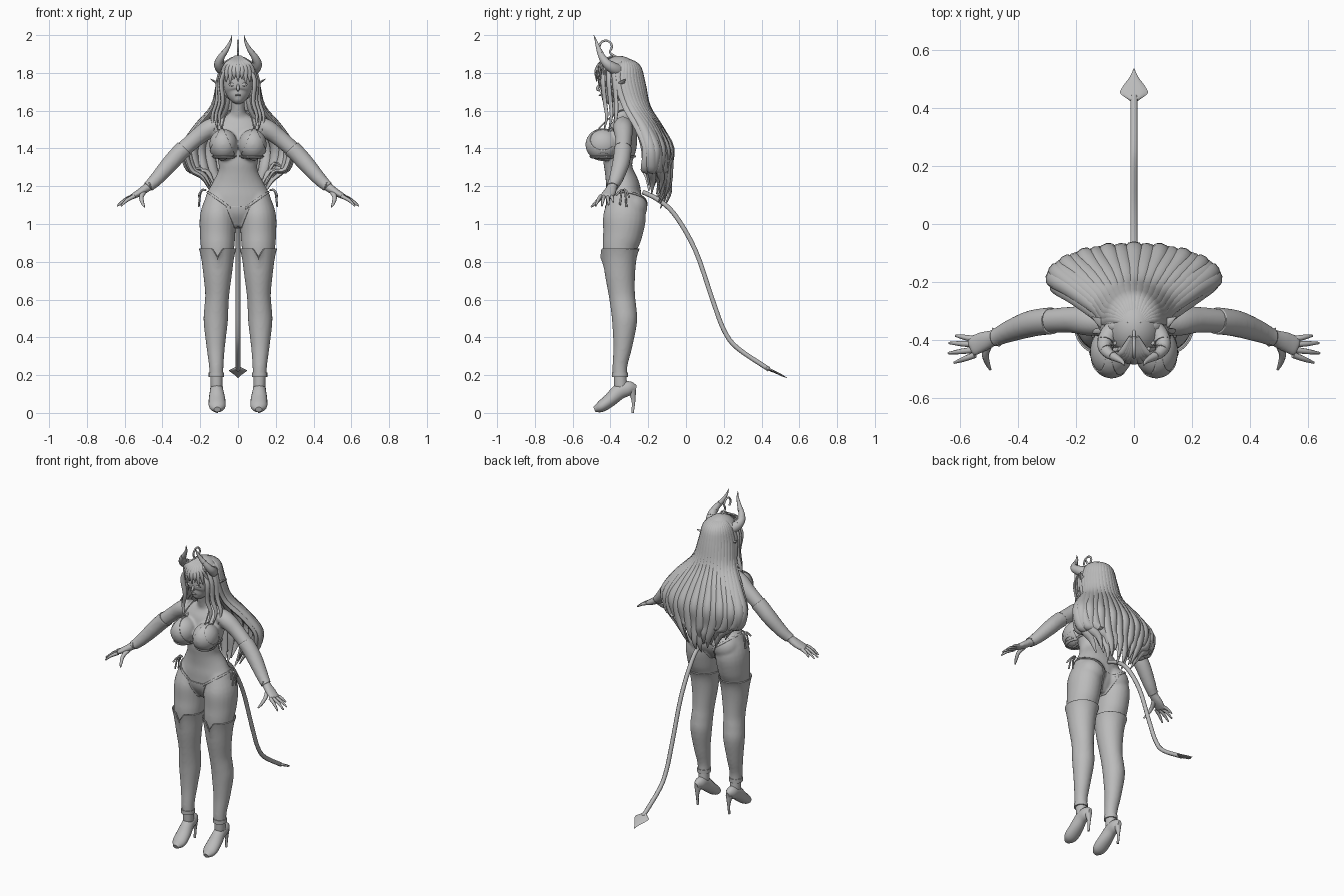
import bpy, bmesh, math
from mathutils import Vector, Matrix

old = bpy.data.objects.get("Cube")
if old:
    bpy.data.objects.remove(old)

grey = bpy.data.materials.new("plain grey")
grey.use_nodes = True
grey.diffuse_color = (.5, .5, .5, 1)
grey.node_tree.nodes["Principled BSDF"].inputs["Base Color"].default_value = (.5, .5, .5, 1)
X, Y = Vector((1, 0, 0)), Vector((0, 1, 0))
SIDES = (("left", 1), ("right", -1))


def make(name, bm):
    """Turn a bmesh into a smooth shaded object."""
    bmesh.ops.recalc_face_normals(bm, faces=bm.faces)
    mesh = bpy.data.meshes.new(name)
    bm.to_mesh(mesh)
    bm.free()
    mesh.materials.append(grey)
    for face in mesh.polygons:
        face.use_smooth = True
    mesh.set_sharp_from_angle(angle=math.radians(50))
    obj = bpy.data.objects.new(name, mesh)
    bpy.context.collection.objects.link(obj)
    return obj


def sweep(bm, points, ref=X, n=12, side=1, steps=4):
    """Sweep an ellipse along (x, y, z, half width, half depth) points."""
    p = [Vector((q[0] * side, *q[1:])) for q in points]
    p = [p[0] * 2 - p[1]] + p + [p[-1] * 2 - p[-2]]
    path = []
    for a, b, c, d in zip(p, p[1:], p[2:], p[3:]):
        for i in range(steps):
            t = i / steps
            path.append((b * 2 + (c - a) * t + (a * 2 - b * 5 + c * 4 - d) * t * t
                         + (b * 3 - a - c * 3 + d) * t ** 3) * .5)
    path.append(p[-2])
    rings = []
    for i, q in enumerate(path):
        tan = (path[min(i + 1, len(path) - 1)] - path[max(i - 1, 0)]).to_3d().normalized()
        u = (ref - tan * ref.dot(tan)).normalized()
        v = tan.cross(u)
        ring = []
        for k in range(n):
            ang = math.tau * k / n
            ring.append(bm.verts.new(q.to_3d() + u * math.cos(ang) * max(q[3], .001)
                                     + v * math.sin(ang) * max(q[4], .001)))
        rings.append(ring)
    for r, s in zip(rings, rings[1:]):
        for k in range(n):
            bm.faces.new((r[k], r[k - 1], s[k - 1], s[k]))
    bm.faces.new(rings[0])
    bm.faces.new(rings[-1][::-1])


def part(name, points, ref=X, n=12, side=1):
    bm = bmesh.new()
    sweep(bm, points, ref, n, side)
    return make(name, bm)


def tube(name, points, radius, side=1):
    return part(name, [(*q, radius, radius) for q in points], Vector((.3, .5, .8)), 8, side)


def ball(bm, centre, size):
    m = Matrix.Translation(centre) @ Matrix.Diagonal((*size, 1))
    return bmesh.ops.create_uvsphere(bm, u_segments=28, v_segments=18, radius=1, matrix=m)


# Body: overlapping volumes fused into one skin
bm = bmesh.new()
torso = [(-.33, .99, .06, .05), (-.33, 1.06, .15, .09), (-.33, 1.13, .175, .095),
         (-.335, 1.2, .145, .09), (-.355, 1.28, .105, .075), (-.36, 1.34, .107, .078),
         (-.345, 1.42, .13, .085), (-.335, 1.5, .135, .075), (-.335, 1.555, .095, .05),
         (-.345, 1.59, .042, .042), (-.37, 1.67, .036, .038)]
leg = [(.09, -.325, 1.16, .07, .08), (.105, -.325, 1.05, .095, .112), (.108, -.335, .95, .094, .105),
       (.108, -.35, .87, .088, .092), (.108, -.35, .75, .074, .078), (.11, -.34, .63, .06, .066),
       (.115, -.33, .55, .06, .064), (.118, -.325, .48, .06, .062), (.118, -.335, .35, .045, .046),
       (.115, -.35, .24, .034, .035), (.113, -.345, .13, .032, .036)]
arm = [(.1, -.335, 1.53, .05, .045), (.16, -.333, 1.5, .052, .05), (.22, -.33, 1.455, .045, .045),
       (.3, -.335, 1.385, .042, .042), (.36, -.345, 1.32, .041, .04), (.43, -.37, 1.24, .033, .032),
       (.475, -.39, 1.198, .027, .025), (.52, -.405, 1.167, .036, .02), (.565, -.425, 1.142, .036, .014)]
sweep(bm, [(0, *q) for q in torso], n=28)
for _, s in SIDES:
    sweep(bm, leg, n=24, side=s)
    sweep(bm, arm, Y, 18, s)
    ball(bm, (s * .077, -.44, 1.42), (.075, .089, .083))
    ball(bm, (s * .09, -.285, 1.09), (.085, .08, .085))
bmesh.ops.recalc_face_normals(bm, faces=bm.faces)
body = make("body", bm)
remesh = body.modifiers.new("fuse", "REMESH")
remesh.mode, remesh.voxel_size, remesh.use_smooth_shade = "VOXEL", .008, True
relax = body.modifiers.new("relax", "SMOOTH")
relax.factor, relax.iterations = .5, 5
skin = bpy.data.meshes.new_from_object(body.evaluated_get(bpy.context.evaluated_depsgraph_get()))


def garment(name, planes, grow, shape=None):
    """Cut a piece of the skin with planes and lift it off the body."""
    bm = bmesh.new()
    bm.from_mesh(skin)
    for co, no in planes:
        bmesh.ops.bisect_plane(bm, geom=bm.verts[:] + bm.edges[:] + bm.faces[:], plane_co=co,
                               plane_no=no, clear_outer=True)
    bm.normal_update()
    for v in bm.verts:
        v.co += v.normal * grow
        if shape:
            shape(v)
    obj = make(name, bm)
    obj.modifiers.new("cloth", "SOLIDIFY").thickness = .006
    return obj


def outline(corners, side):
    """Planes bounding a convex outline drawn on the front."""
    pts = [Vector((x * side, 0, z)) for x, z in corners]
    mid = sum(pts, Vector()) / len(pts)
    planes = []
    for a, b in zip(pts, pts[1:] + pts[:1]):
        no = (b - a).cross(Y)
        planes.append((a, no if no.dot(mid - a) < 0 else -no))
    return planes


def stocking_top(v):
    rise = max(0, (v.co.z - .76) / .11)
    v.co += Vector((v.normal.x, v.normal.y, 0)) * .008 * rise ** 3
    if v.co.y < -.35:
        v.co.z -= .05 * rise * max(0, 1 - abs(abs(v.co.x) - .108) / .03)


# Clothing
garment("stockings", [((0, 0, .87), (0, 0, 1)), ((0, 0, .2), (0, 0, -1))], .004, stocking_top)
garment("bikini_panel", outline([(-.065, 1.095), (.065, 1.095), (.02, .98), (-.02, .98)], 1), .005)
for label, s in SIDES:
    along = Vector((s * .68, -.08, -.72))
    garment(label + "_glove", [((s * .24, 0, 0), (-s, 0, 0)), ((s * .285, -.335, 1.4), -along),
                               ((s * .475, -.39, 1.198), along)], .005)
    garment(label + "_bikini_string", outline([(.04, 1.077), (.04, 1.092), (.21, 1.21), (.21, 1.198)], s), .005)
    front = [((0, -.39, 0), Y)]
    garment(label + "_bikini_cup", front + outline([(.086, 1.52), (.15, 1.385), (.085, 1.335), (.02, 1.37)], s), .004)
    garment(label + "_under_band", [((s * .01, 0, 0), (-s, 0, 0)), ((0, 0, 1.365), (0, 0, 1)),
                                    ((0, 0, 1.355), (0, 0, -1)), ((s * .16, 0, 0), (s, 0, 0))], .004)
    tube(label + "_neck_string", [(.085, -.462, 1.505), (.07, -.4, 1.565), (.045, -.345, 1.6), (0, -.3, 1.6)], .004, s)
    for j, (y, z) in enumerate([(-.37, 1.15), (-.3, 1.14), (-.35, 1.1), (-.315, 1.09)]):
        tube(f"{label}_hip_tie_{j}", [(.17, -.33, 1.18), (.195, (y - .33) / 2, 1.175), (.208, y, z)], .005, s)

    # Hands
    tips = [(.615, -.385, 1.115), (.637, -.41, 1.1), (.64, -.445, 1.095), (.62, -.478, 1.095)]
    for j, (x, y, z) in enumerate(tips):
        base = Vector((.548, -.397 - .018 * j, 1.148))
        mid = base.lerp(Vector((x, y, z)), .55) + Vector((0, 0, .007))
        part(f"{label}_finger_{j}", [(*base, .011, .011), (*mid, .009, .009), (x, y, z, .004, .004)], Y, 8, s)
    part(label + "_thumb", [(.5, -.41, 1.17, .016, .014), (.512, -.45, 1.14, .012, .011),
                            (.505, -.48, 1.11, .009, .009), (.495, -.502, 1.09, .004, .004)], X, 8, s)
    tube(label + "_bracelet", [(.465 + .012 * math.cos(k) * .7, -.388 + .031 * math.sin(k),
                                1.205 + .031 * math.cos(k) * .7) for k in range(0, 8)], .004, s)

    # Heeled shoes
    shoe = part(label + "_shoe", [(.113, -.265, .125, .012, .02), (.113, -.3, .13, .032, .038),
                                  (.113, -.35, .115, .036, .042), (.111, -.4, .07, .044, .036),
                                  (.11, -.45, .033, .043, .03), (.11, -.485, .018, .018, .014)], X, 16, s)
    for v in shoe.data.vertices:
        v.co.z = max(v.co.z, 0)
    part(label + "_heel", [(.113, -.285, .12, .022, .022), (.113, -.278, .06, .009, .01),
                           (.113, -.283, 0, .007, .007)], X, 10, s)
    part(label + "_ankle_strap", [(.115, -.35, .215, .04, .042), (.115, -.35, .19, .04, .042)], X, 20, s)

    # Horns, with raised rings, and pointed ears
    horn = [(.06, -.355, 1.81), (.09, -.385, 1.825), (.102, -.42, 1.85), (.088, -.445, 1.885),
            (.06, -.462, 1.925), (.04, -.475, 1.965), (.032, -.488, 2)]
    part(label + "_horn", [(*q, .036 - .0058 * j, .036 - .0058 * j) for j, q in enumerate(horn)], Y, 14, s)
    for j, (a, b) in enumerate(zip(horn[1:4], horn[2:5])):
        a, b, r = Vector(a), Vector(b), .034 - .0058 * (j + 1)
        part(f"{label}_horn_ring_{j}", [(*a.lerp(b, .35), r, r), (*a.lerp(b, .6), r, r)], Y, 14, s)
    part(label + "_ear", [(.07, -.365, 1.725, .016, .008), (.1, -.345, 1.74, .022, .008),
                          (.122, -.335, 1.753, .013, .006), (.145, -.32, 1.768, .002, .002)], Y, 10, s)

    # Face details
    for name, z, h in (("eye", 1.738, .009), ("eyebrow", 1.764, .003)):
        bm = bmesh.new()
        ball(bm, (s * .032, -.455, z), (.018, .006, h))
        make(f"{label}_{name}", bm)

    # Front locks beside the face
    for j in range(3):
        part(f"{label}_front_lock_{j}", [(.05 + .015 * j, -.43 + .02 * j, 1.85, .008, .006),
             (.088 + .008 * j, -.44 + .03 * j, 1.76, .015, .009), (.08 + .016 * j, -.43 + .03 * j, 1.65, .013, .009),
             (.1 + .018 * j, -.42 + .025 * j, 1.57, .01, .007), (.085 + .02 * j, -.435 + .025 * j, 1.49, .002, .002)],
             Vector((1, 1, 0)), 8, s)

# Head
part("head", [(0, -.435, 1.648, .012, .012), (0, -.42, 1.663, .038, .042), (0, -.4, 1.69, .063, .062),
              (0, -.39, 1.73, .077, .074), (0, -.385, 1.78, .08, .077), (0, -.375, 1.83, .065, .068),
              (0, -.37, 1.86, .02, .02)], X, 24)
part("nose", [(0, -.456, 1.74, .006, .006), (0, -.469, 1.715, .008, .008), (0, -.455, 1.705, .004, .004)])
bm = bmesh.new()
ball(bm, (0, -.455, 1.682), (.016, .007, .005))
make("lips", bm)

# Hair cap with an opening for the face
bm = bmesh.new()
ball(bm, (0, -.355, 1.768), (.102, .116, .122))
bmesh.ops.delete(bm, geom=[v for v in bm.verts if v.co.y < -.4 and v.co.z < 1.815], context="VERTS")
make("hair_cap", bm).modifiers.new("thickness", "SOLIDIFY").thickness = .01

# Fringe
for j in range(9):
    t = (j - 4) / 4
    part(f"fringe_{j}", [(.01 * t, -.39, 1.888, .008, .006), (.045 * t, -.45, 1.855, .016, .008),
                         (.075 * t, -.478 + .04 * t * t, 1.81, .015, .007),
                         (.085 * t, -.473 + .045 * t * t, 1.755 - .03 * abs(t) + .02 * (j % 2), .002, .002)], X, 8)

# Long fanned back hair in two layers
for layer, count, depth in (("outer", 19, 0), ("inner", 14, .025)):
    for j in range(count):
        t = 2 * j / (count - 1) - 1
        ang = t * 1.45
        sn, cs = math.sin(ang), math.cos(ang)
        k, wob = 1 - depth * 2, .008 * (j % 2)
        end = 1.1 + .1 * abs(t) + .03 * (j % 3) - depth
        part(f"{layer}_back_hair_{j}", [
            (.02 * sn, -.34, 1.882 - depth, .006, .006),
            (.078 * sn, -.335 + .08 * cs - depth, 1.84, .018, .01),
            (.104 * sn, -.345 + .118 * cs - depth, 1.75, .022, .012),
            (.135 * sn * k, -.3 + .1 * cs - depth, 1.62, .024, .014),
            (.225 * sn * k, -.235 + .1 * cs - depth, 1.51, .027, .016),
            (.29 * sn * k, -.2 + .115 * cs - depth + wob, 1.4, .028, .016),
            (.265 * sn * k, -.195 + .115 * cs - depth - wob, 1.29, .026, .014),
            (.2 * sn * k, -.185 + .1 * cs - depth, end + .07, .018, .01),
            (.155 * sn * k, -.18 + .07 * cs - depth, end, .003, .003)], Vector((cs, -sn * .6, 0)), 8)

# Curled hair strand on the crown
curl = [(0, -.36, 1.88), (0, -.395, 1.9)]
curl += [(0, -.425 + .033 * math.cos(a * .8), 1.938 + .033 * math.sin(a * .8)) for a in range(-1, 6)]
tube("crown_curl", curl, .006)

# Tail and its spade tip
tube("tail", [(0, -.23, 1.17), (0, -.15, 1.13), (0, -.06, 1.05), (0, .05, .86), (0, .14, .6),
              (0, .2, .44), (0, .27, .345), (0, .44, .23)], .013)
part("tail_tip", [(0, .425, .24, .013, .01), (0, .436, .233, .03, .008), (0, .452, .225, .048, .007),
                  (0, .475, .215, .038, .006), (0, .505, .2, .016, .005), (0, .535, .185, .001, .001)], X, 12)
